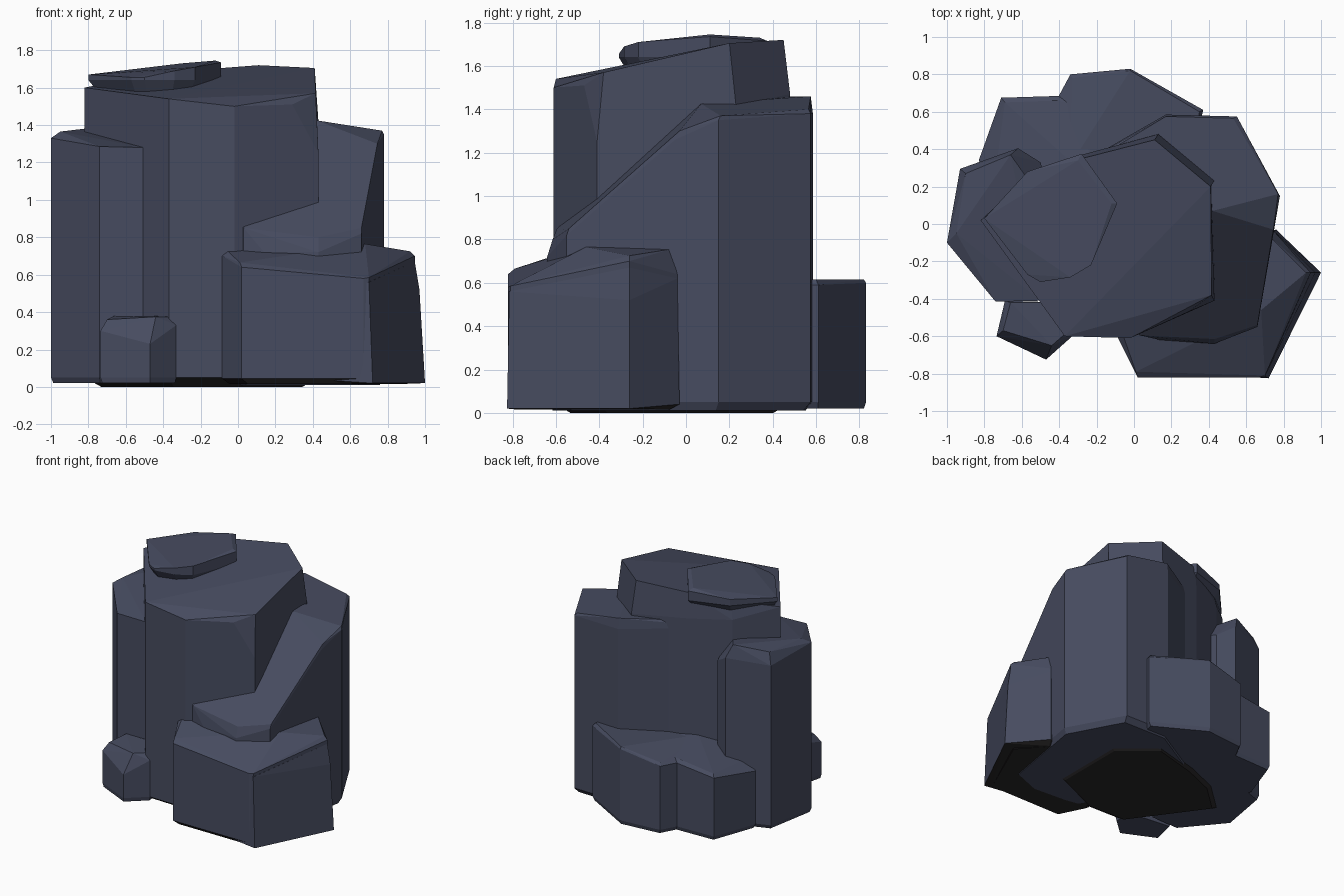
import bpy
import bmesh
import math
from mathutils import Vector


def colour(name, rgb):
    m = bpy.data.materials.new(name)
    m.diffuse_color = (*rgb, 1.0)
    return m


slate = colour("dark slate", (0.062, 0.071, 0.116))
soot = colour("soot black underside", (0.022, 0.020, 0.021))


def stone(name, rim, crown=(), base=0.02, lip=0.03, inset=0.04, dark_base=False):
    """Convex faceted block: rim = upper outline (x, y, z), crown = extra top points."""
    cx = sum(p[0] for p in rim) / len(rim)
    cy = sum(p[1] for p in rim) / len(rim)
    pts = [Vector(p) for p in list(rim) + list(crown)]
    for x, y, z in rim:
        dx, dy = x - cx, y - cy
        pts.append(Vector((x, y, base + lip)))
        k = 1 - inset
        pts.append(Vector((cx + dx * k, cy + dy * k, base)))
    bm = bmesh.new()
    for p in pts:
        bm.verts.new(p)
    res = bmesh.ops.convex_hull(bm, input=bm.verts[:])
    junk = {v for v in res["geom_interior"] + res["geom_unused"]
            if isinstance(v, bmesh.types.BMVert) and v.is_valid}
    if junk:
        bmesh.ops.delete(bm, geom=list(junk), context='VERTS')
    bmesh.ops.dissolve_limit(bm, angle_limit=math.radians(4),
                             verts=bm.verts[:], edges=bm.edges[:])
    bmesh.ops.recalc_face_normals(bm, faces=bm.faces[:])
    bm.normal_update()
    for f in bm.faces:
        f.material_index = 1 if dark_base and f.normal.z < -0.5 else 0
    me = bpy.data.meshes.new(name)
    me.materials.append(slate)
    if dark_base:
        me.materials.append(soot)
    bm.to_mesh(me)
    bm.free()
    ob = bpy.data.objects.new(name, me)
    bpy.context.collection.objects.link(ob)
    return ob


# tall central column, top rising towards the back, front right corner chipped
stone("main_column",
      [(-0.82, 0.02, 1.60), (-0.57, -0.32, 1.58), (-0.37, -0.60, 1.54),
       (-0.02, -0.61, 1.50), (0.43, -0.41, 1.25), (0.43, 0.23, 1.42),
       (0.13, 0.48, 1.47), (-0.28, 0.37, 1.50), (-0.57, 0.25, 1.52)],
      [(0.29, -0.47, 1.51), (0.415, -0.38, 1.57), (0.41, 0.20, 1.705),
       (0.11, 0.45, 1.72), (-0.28, 0.35, 1.69), (-0.55, 0.23, 1.655)],
      base=0.0, lip=0.05, inset=0.14, dark_base=True)

# flat slab on the summit
stone("summit_slab",
      [(-0.80, 0.03, 1.67), (-0.57, 0.28, 1.69), (-0.28, 0.375, 1.715),
       (-0.09, 0.11, 1.735), (-0.23, -0.22, 1.71), (-0.34, -0.285, 1.69),
       (-0.50, -0.31, 1.655), (-0.57, -0.27, 1.655)],
      [(-0.12, 0.11, 1.745), (-0.3, 0.34, 1.73)],
      base=1.55, lip=0.09, inset=0.2)

# right and back column with the long slope to the front
stone("right_column",
      [(0.03, -0.60, 0.75), (0.14, -0.62, 0.72), (0.43, -0.64, 0.72),
       (0.66, -0.55, 0.82), (0.745, -0.05, 1.26), (0.78, 0.15, 1.35),
       (0.55, 0.575, 1.38), (0.17, 0.585, 1.38), (-0.50, 0.20, 1.42)],
      [(0.03, -0.595, 0.85), (0.43, -0.615, 0.80), (0.66, -0.54, 0.85),
       (0.745, -0.03, 1.30), (0.42, 0.07, 1.425), (0.77, 0.16, 1.37),
       (0.53, 0.565, 1.40), (0.17, 0.575, 1.46), (-0.45, 0.20, 1.46)],
      base=0.01, lip=0.04, inset=0.05)

# left column
stone("left_column",
      [(-1.0, -0.10, 1.33), (-0.93, 0.295, 1.28), (-0.62, 0.405, 1.30),
       (-0.50, 0.33, 1.22), (-0.40, 0.0, 1.30), (-0.50, -0.41, 1.28),
       (-0.74, -0.415, 1.285)],
      [(-0.95, -0.05, 1.365), (-0.90, 0.27, 1.37), (-0.66, 0.37, 1.40),
       (-0.82, -0.30, 1.30)])

# broad front right block
stone("front_right_block",
      [(-0.085, -0.61, 0.70), (0.02, -0.82, 0.64), (0.67, -0.82, 0.58),
       (0.70, -0.81, 0.585), (0.945, -0.26, 0.70), (0.75, -0.04, 0.64),
       (0.40, -0.03, 0.64), (0.0, -0.40, 0.70)],
      [(-0.06, -0.59, 0.73), (0.01, -0.79, 0.665), (0.68, -0.46, 0.765),
       (0.92, -0.26, 0.725), (0.73, -0.07, 0.755), (0.40, -0.10, 0.75)],
      base=0.015, lip=0.03, inset=0.08, dark_base=True)
# flared foot along its right side
stone("front_right_foot",
      [(0.35, -0.80, 0.50), (0.70, -0.815, 0.56), (0.945, -0.26, 0.67),
       (0.75, -0.04, 0.62), (0.35, -0.10, 0.60)],
      [(0.72, -0.825, 0.02), (1.0, -0.26, 0.02), (0.97, -0.26, 0.52),
       (0.76, -0.03, 0.04)], base=0.015, inset=0.1, dark_base=True)

# small boulder at the front left
stone("small_boulder",
      [(-0.735, -0.60, 0.30), (-0.47, -0.725, 0.23), (-0.33, -0.60, 0.33),
       (-0.34, -0.45, 0.35), (-0.69, -0.41, 0.35)],
      [(-0.70, -0.57, 0.36), (-0.44, -0.65, 0.375), (-0.36, -0.58, 0.375),
       (-0.38, -0.42, 0.38), (-0.66, -0.42, 0.38)])

# two low blocks along the back
stone("back_left_block",
      [(-0.83, 0.34, 0.46), (-0.71, 0.675, 0.50), (-0.39, 0.685, 0.54),
       (-0.1, 0.60, 0.57), (-0.1, 0.20, 0.60), (-0.75, 0.20, 0.52)],
      [(-0.69, 0.65, 0.52), (-0.41, 0.66, 0.56), (-0.3, 0.30, 0.62)])
stone("back_right_block",
      [(-0.41, 0.67, 0.54), (-0.34, 0.80, 0.54), (-0.02, 0.83, 0.60),
       (0.37, 0.61, 0.59), (0.30, 0.30, 0.60), (-0.35, 0.30, 0.60)],
      [(-0.33, 0.78, 0.56), (-0.02, 0.82, 0.615), (0.35, 0.60, 0.615)])
